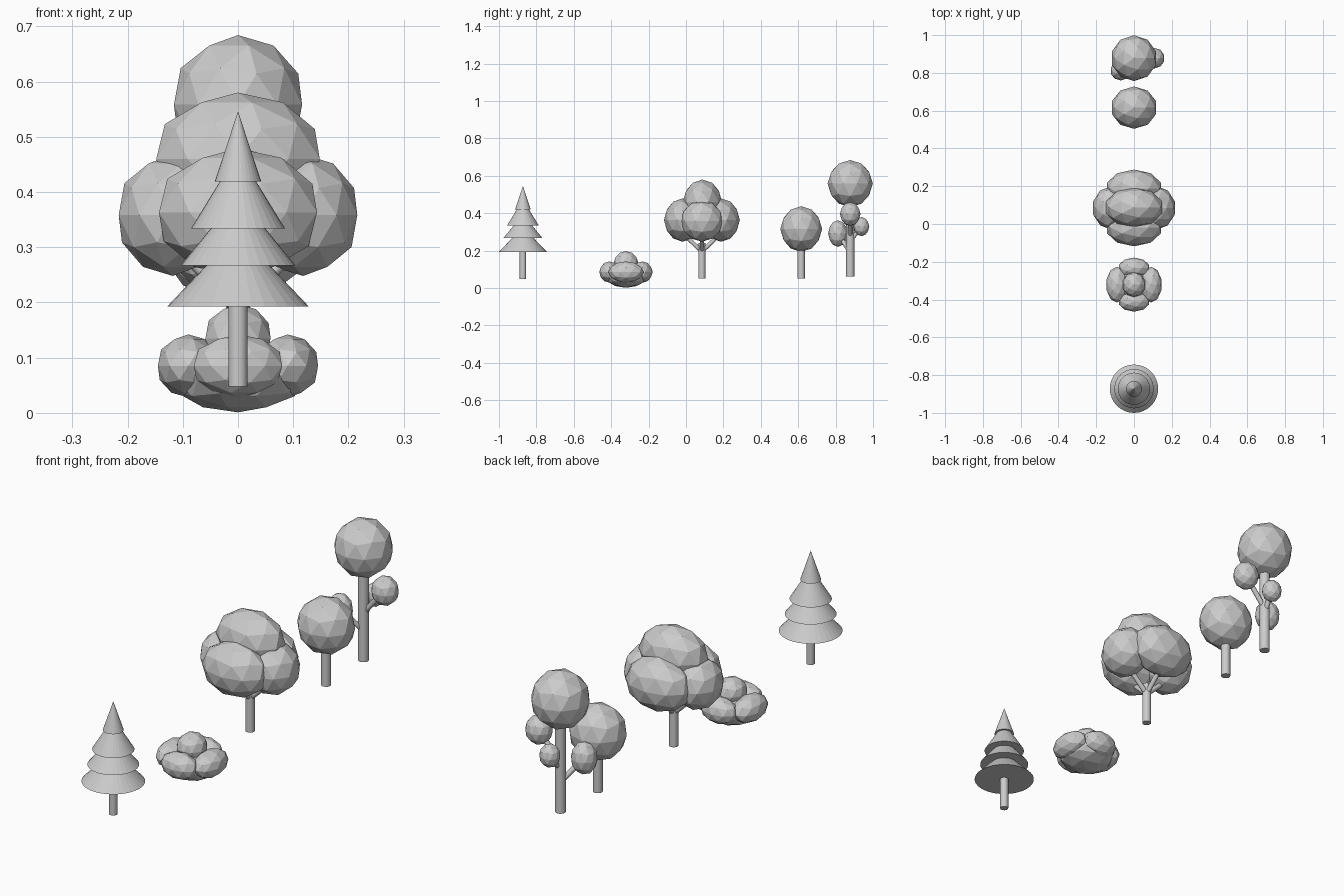
import bpy
from mathutils import Vector

if "Cube" in bpy.data.objects:
    bpy.data.objects.remove(bpy.data.objects["Cube"])


def blob(name, loc, half):
    """Low-poly foliage ball with the given half extents (x, y, z)."""
    bpy.ops.mesh.primitive_ico_sphere_add(subdivisions=2, radius=1, location=loc)
    o = bpy.context.object
    o.name = name
    o.scale = (half[0] / 0.951, half[1], half[2])


def rod(name, a, b, r, r_end=None, sides=16):
    """Straight round stick from a to b."""
    a, b = Vector(a), Vector(b)
    d = b - a
    bpy.ops.mesh.primitive_cone_add(vertices=sides, radius1=r,
                                    radius2=r if r_end is None else r_end,
                                    depth=d.length, location=(a + b) / 2)
    o = bpy.context.object
    o.name = name
    o.rotation_euler = d.to_track_quat('Z', 'Y').to_euler()
    return o


def smooth(o):
    bpy.ops.object.shade_smooth_by_angle()
    return o


SIDES = (("right", 1, 0), ("left", -1, 0), ("back", 0, 1), ("front", 0, -1))

# Pine: trunk and four stacked skirts
Y = -0.872
smooth(rod("pine_trunk", (0, Y, 0.048), (0, Y, 0.21), 0.0175))
tiers = [(0.193, 0.128, 0.28, 0.045), (0.267, 0.104, 0.35, 0.036),
         (0.334, 0.085, 0.44, 0.02), (0.419, 0.042, 0.546, 0.0)]
for i, (z0, r0, z1, r1) in enumerate(tiers):
    rod(f"pine_tier_{i + 1}", (0, Y, z0), (0, Y, z1), r0, r1, 32)

# Bush: flat base, ring of four blobs, one on top
Y = -0.321
blob("bush_base", (0, Y, 0.063), (0.115, 0.115, 0.062))
blob("bush_top", (0, Y, 0.135), (0.059, 0.066, 0.062))
for n, sx, sy in SIDES:
    half = (0.055, 0.095, 0.057) if sx else (0.08, 0.055, 0.057)
    blob(f"bush_{n}", (sx * 0.09, Y + sy * 0.088, 0.085), half)

# Broad tree: trunk, forked branches, five crown blobs
Y = 0.085
smooth(rod("broad_trunk", (0, Y, 0.05), (0, Y, 0.24), 0.019))
blob("broad_crown_top", (0, Y + 0.003, 0.46), (0.148, 0.105, 0.12))
for n, sx, sy in SIDES:
    half = (0.098, 0.115, 0.11) if sx else (0.143, 0.1, 0.116)
    blob(f"broad_crown_{n}", (sx * 0.118, Y + sy * 0.103, 0.358 if sx else 0.363), half)
    smooth(rod(f"broad_branch_{n}", (0, Y, 0.195),
               (sx * 0.1, Y + sy * 0.1, 0.29), 0.011))

# Small round tree
Y = 0.616
smooth(rod("round_trunk", (0, Y, 0.05), (0, Y, 0.25), 0.02))
blob("round_crown", (0, Y, 0.315), (0.117, 0.112, 0.122))

# Tall tree: trunk, large crown, three small clusters on branches
Y = 0.878
smooth(rod("tall_trunk", (0, Y, 0.06), (0, Y, 0.48), 0.022))
blob("tall_crown", (0, Y, 0.558), (0.116, 0.121, 0.126))
clusters = [("right", (0.105, Y, 0.395), (0.055, 0.055, 0.064), 0.27),
            ("back", (0.01, 0.938, 0.328), (0.042, 0.042, 0.051), 0.25),
            ("left", (-0.07, 0.812, 0.291), (0.053, 0.052, 0.071), 0.19)]
for n, c, half, z in clusters:
    blob(f"tall_cluster_{n}", c, half)
    smooth(rod(f"tall_branch_{n}", (0, Y, z), c, 0.011))
